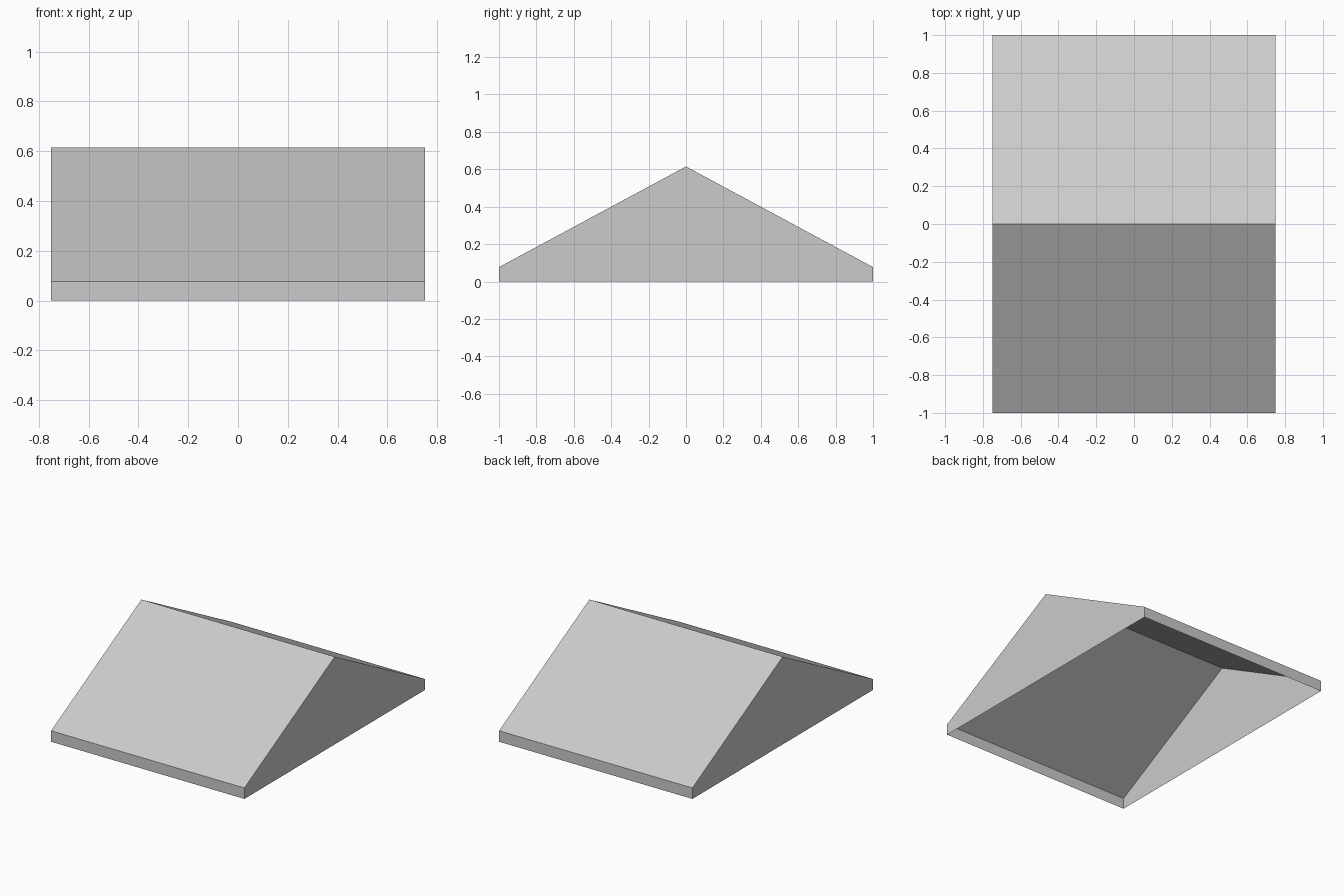
import bpy

if "Cube" in bpy.data.objects:
    bpy.data.objects.remove(bpy.data.objects["Cube"])

HALF_X, HALF_Y = 0.75, 1.0
EAVE, RIDGE = 0.077, 0.615


def make_object(name, verts, faces):
    mesh = bpy.data.meshes.new(name)
    mesh.from_pydata(verts, [], faces)
    obj = bpy.data.objects.new(name, mesh)
    bpy.context.collection.objects.link(obj)
    return obj


# Roof cover: open profile (front eave, two slopes, back eave) swept along x
profile = [(-HALF_Y, 0), (-HALF_Y, EAVE), (0, RIDGE), (HALF_Y, EAVE), (HALF_Y, 0)]
n = len(profile)
verts = [(x, y, z) for x in (-HALF_X, HALF_X) for y, z in profile]
make_object("roof_cover", verts,
            [(i, i + n, i + n + 1, i + 1) for i in range(n - 1)])

# Gable ends: a sloping barge band above a triangular wall, underside left open
inner_apex = (0, RIDGE - EAVE)
for side, label in ((-1, "left"), (1, "right")):
    verts = [(side * HALF_X, y, z) for y, z in profile + [inner_apex]]
    faces = [(0, 5, 2, 1), (5, 4, 3, 2), (0, 4, 5)]
    if side < 0:
        faces = [f[::-1] for f in faces]
    make_object(f"{label}_barge_band", verts, faces[:2])
    make_object(f"{label}_gable_wall", [verts[0], verts[4], verts[5]],
                [(0, 1, 2) if side > 0 else (2, 1, 0)])
